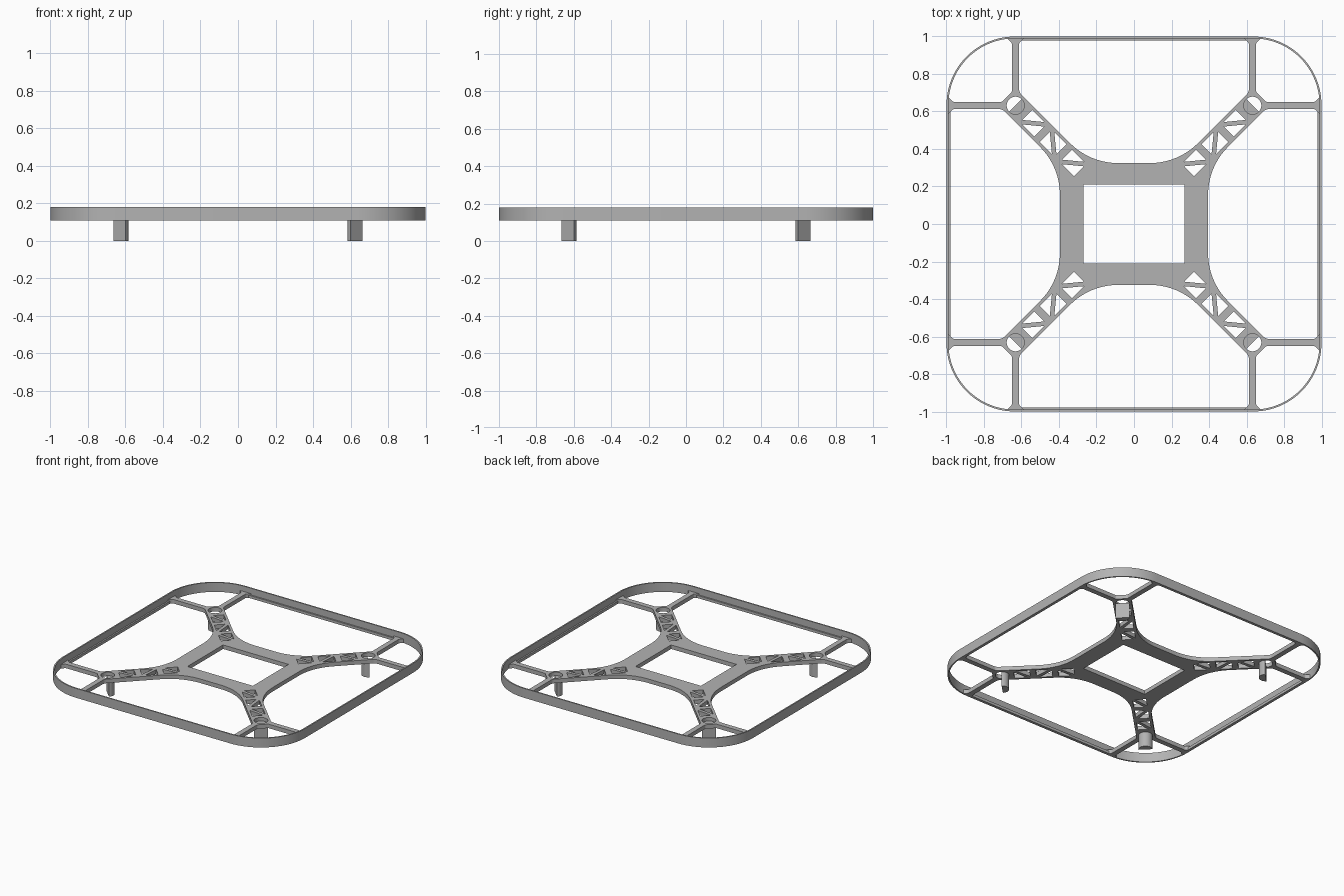
import bpy
from math import cos, sin, tan, pi, sqrt
from mathutils import Vector

cube = bpy.data.objects.get("Cube")
if cube:
    bpy.data.objects.remove(cube)

grey = bpy.data.materials.new("plain_grey")
grey.use_nodes = True
grey.diffuse_color = (0.45, 0.45, 0.45, 1)
grey.node_tree.nodes["Principled BSDF"].inputs["Base Color"].default_value = (0.45, 0.45, 0.45, 1)

Z0, Z_PLATE, Z_RIM = 0.11, 0.14, 0.18   # underside, plate top, rim top
MOTOR, HOLE_R = 0.632, 0.047
DIAGONALS = [(1, 1), (-1, 1), (-1, -1), (1, -1)]


def rounded(corners, steps=10):
    """Replace each (x, y, radius) corner with a tangent arc."""
    out = []
    for i, (x, y, r) in enumerate(corners):
        p = Vector((x, y))
        if r == 0:
            out.append(p)
            continue
        a = (Vector(corners[i - 1][:2]) - p).normalized()
        b = (Vector(corners[(i + 1) % len(corners)][:2]) - p).normalized()
        half = a.angle(b) / 2
        centre = p + (a + b).normalized() * (r / sin(half))
        start = p + a * (r / tan(half)) - centre
        end = p + b * (r / tan(half)) - centre
        sweep = pi - 2 * half
        for k in range(steps + 1):
            t = k / steps
            out.append(centre + (start * sin((1 - t) * sweep) + end * sin(t * sweep)) / sin(sweep))
    return out


def circle(cx, cy, r, start=0.0, sweep=2 * pi, n=40):
    return [Vector((cx + r * cos(start + sweep * k / n), cy + r * sin(start + sweep * k / n)))
            for k in range(n if sweep > 6 else n + 1)]


def slab(name, loops, z0, z1):
    """Filled outline with holes, extruded between two heights."""
    curve = bpy.data.curves.new(name, 'CURVE')
    curve.dimensions = '2D'
    curve.fill_mode = 'BOTH'
    curve.extrude = (z1 - z0) / 2
    for loop in loops:
        spline = curve.splines.new('POLY')
        spline.points.add(len(loop) - 1)
        for point, co in zip(spline.points, loop):
            point.co = (co[0], co[1], 0, 1)
        spline.use_cyclic_u = True
    obj = bpy.data.objects.new(name, curve)
    bpy.context.collection.objects.link(obj)
    obj.location.z = (z0 + z1) / 2
    curve.materials.append(grey)
    bpy.ops.object.select_all(action='DESELECT')
    obj.select_set(True)
    bpy.context.view_layer.objects.active = obj
    bpy.ops.object.convert(target='MESH')
    bpy.ops.object.shade_smooth_by_angle(angle=0.5)
    return obj


# Frame outline: plate edge, arm, motor pad and two spokes of one quarter
low, high = MOTOR - 0.019, MOTOR + 0.019
spoke = [(low + 0.09, low, 0.04), (0.965, low, 0.02), (0.99, low - 0.025, 0),
         (0.99, high + 0.025, 0), (0.965, high, 0.02), (high + 0.055, high, 0.015)]
quarter = ([(0.395, 0.305, 0.36)] + spoke
           + [(y, x, r) for x, y, r in reversed(spoke)] + [(0.235, 0.325, 0.36)])
outline = []
for sx, sy in DIAGONALS:
    part = [(sx * x, sy * y, r) for x, y, r in quarter]
    outline += part if sx * sy > 0 else part[::-1]

# Battery opening, motor holes and the triangular lattice of each arm
holes = [[(-0.27, -0.21), (0.27, -0.21), (0.27, 0.21), (-0.27, 0.21)]]
W, HALF, BAR = 0.046, 0.054, 0.017
for sx, sy in DIAGONALS:
    holes.append(circle(sx * MOTOR, sy * MOTOR, HOLE_R))
    for i, s in enumerate((0.46, 0.61, 0.76)):
        flip = -1 if i % 2 else 1
        for side in (-1, 1):
            tri = [(-HALF, -W), (HALF - BAR, -W), (-HALF, W - BAR)]
            tri = [(s + side * a, side * flip * b) for a, b in tri]
            holes.append([(sx * (a - b) / sqrt(2), sy * (a + b) / sqrt(2)) for a, b in tri])
slab("frame_plate", [rounded(outline)] + holes, Z0, Z_PLATE)


# Guard rim
def rounded_square(h, r):
    return rounded([(sx * h, sy * h, r) for sx, sy in DIAGONALS], 24)


slab("guard_rim", [rounded_square(1.0, 0.365), rounded_square(0.99, 0.355)], Z0, Z_RIM)

# Stiffening strips along the straight sides of the rim
for name, ux, uy in (("right", -1, 0), ("left", 1, 0), ("front", 0, -1), ("back", 0, 1)):
    box = [(0.979, -MOTOR), (0.992, -MOTOR), (0.992, MOTOR), (0.979, MOTOR)]
    slab(name + "_rim_strip", [[(ux * a - uy * b, uy * a + ux * b) for a, b in box]], Z0, Z0 + 0.02)

# Half-round legs on the inner side of each motor hole
for i, (sx, sy) in enumerate(DIAGONALS):
    inward = pi / 4 + i * pi / 2 + pi
    half_disc = circle(sx * MOTOR, sy * MOTOR, HOLE_R, inward - pi / 2, pi, 20)
    slab(("back" if sy > 0 else "front") + ("_left" if sx > 0 else "_right") + "_leg",
         [half_disc], 0, Z0 + 0.004)
